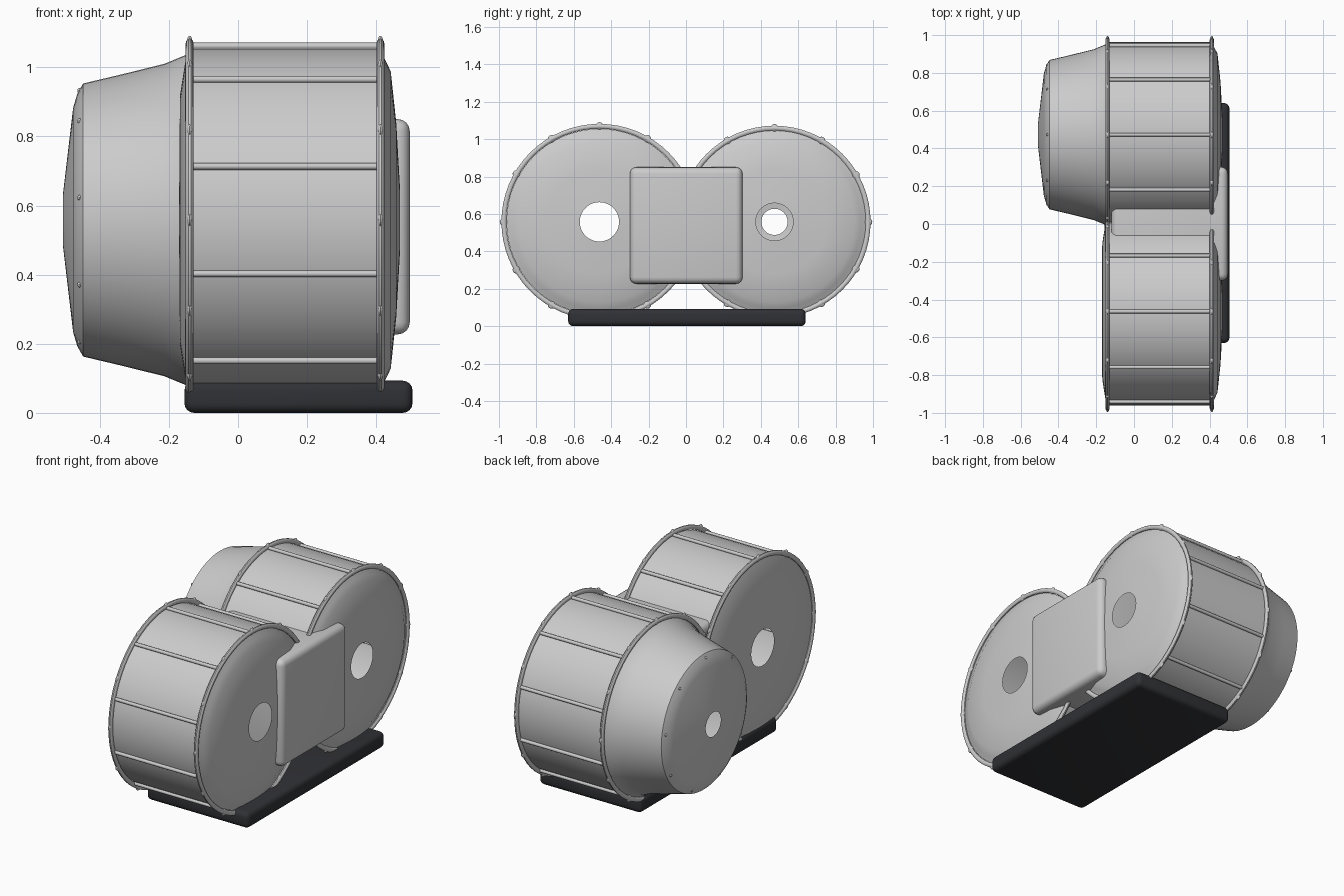
import bpy, bmesh
from math import sin, cos, pi, radians
from mathutils import Matrix, Vector

if "Cube" in bpy.data.objects:
    bpy.data.objects.remove(bpy.data.objects["Cube"])

ZC = 0.558  # height of both drum axes


def finish(bm, name, angle=35):
    bmesh.ops.recalc_face_normals(bm, faces=bm.faces)
    me = bpy.data.meshes.new(name)
    bm.to_mesh(me)
    bm.free()
    ob = bpy.data.objects.new(name, me)
    bpy.context.collection.objects.link(ob)
    bpy.ops.object.select_all(action='DESELECT')
    ob.select_set(True)
    bpy.context.view_layer.objects.active = ob
    bpy.ops.object.shade_smooth_by_angle(angle=radians(angle))
    return ob


def lathe(name, profile, yc, closed=False, n=64):
    """Spin (x, radius) points around the drum axis."""
    bm = bmesh.new()
    rows = [[bm.verts.new((x, yc + r * cos(2 * pi * i / n), ZC + r * sin(2 * pi * i / n)))
             for i in range(n)] for x, r in profile]
    pairs = list(zip(rows, rows[1:]))
    if closed:
        pairs.append((rows[-1], rows[0]))
    for a, b in pairs:
        for i in range(n):
            j = (i + 1) % n
            bm.faces.new((a[i], a[j], b[j], b[i]))
    return finish(bm, name)


def hoop(name, x, yc, r):
    prof = [(x + 0.0115 * cos(k * pi / 5), r + 0.0135 * sin(k * pi / 5)) for k in range(10)]
    return lathe(name, prof, yc, closed=True)


def rods(name, x0, x1, yc, r, count=10):
    bm = bmesh.new()
    for k in range(count):
        a = pi / 2 + 2 * pi * k / count
        m = Matrix.Translation(((x0 + x1) / 2, yc + r * cos(a), ZC + r * sin(a)))
        bmesh.ops.create_cone(bm, cap_ends=True, segments=12, radius1=0.01, radius2=0.01,
                              depth=x1 - x0, matrix=m @ Matrix.Rotation(pi / 2, 4, 'Y'))
    return finish(bm, name)


def studs(name, xs, yc, r, count, size):
    bm = bmesh.new()
    for x in xs:
        for k in range(count):
            a = pi / 2 + 2 * pi * k / count
            m = Matrix.Translation((x, yc + r * cos(a), ZC + r * sin(a)))
            bmesh.ops.create_uvsphere(bm, u_segments=10, v_segments=6, radius=1,
                                      matrix=m @ Matrix.Diagonal((*size, 1)))
    return finish(bm, name)


def rounded_box(name, lo, hi, bevel):
    lo, hi = Vector(lo), Vector(hi)
    bm = bmesh.new()
    bmesh.ops.create_cube(bm, size=1, matrix=Matrix.Translation((lo + hi) / 2)
                          @ Matrix.Diagonal((*(hi - lo), 1)))
    bmesh.ops.bevel(bm, geom=bm.edges[:], offset=bevel, segments=4, profile=0.5, affect='EDGES')
    return finish(bm, name)


# Drum shells: hollow, with an open hole in each end
front_shell = [(-0.170, 0.105), (-0.168, 0.36), (-0.153, 0.455), (-0.14, 0.497),
               (0.41, 0.497), (0.425, 0.465), (0.442, 0.43), (0.458, 0.28), (0.468, 0.105)]
back_shell = [(-0.507, 0.07), (-0.477, 0.325), (-0.465, 0.365), (-0.448, 0.395), (-0.33, 0.423),
              (-0.213, 0.452), (-0.15, 0.478), (-0.135, 0.49),
              (0.41, 0.49), (0.425, 0.46), (0.442, 0.43), (0.458, 0.28), (0.468, 0.10)]

# Each drum with its hoops, tension rods and rim studs
for side, yc, shell, body_r, hoop_r in (("front", -0.463, front_shell, 0.497, 0.511),
                                        ("back", 0.473, back_shell, 0.49, 0.501)):
    lathe(side + "_drum_shell", shell, yc)
    for end, x in (("left", -0.14), ("right", 0.412)):
        hoop(f"{side}_drum_{end}_hoop", x, yc, hoop_r)
    rods(side + "_drum_rods", -0.135, 0.407, yc, body_r + 0.006)
    studs(side + "_drum_rim_studs", (-0.14, 0.412), yc, hoop_r + 0.002, 12, (0.009, 0.02, 0.02))

# Small studs around the domed end of the back drum
studs("dome_studs", (-0.459,), 0.473, 0.374, 9, (0.006, 0.008, 0.008))

# Block joining the two drums
rounded_box("joining_block", (-0.12, -0.30, 0.227), (0.497, 0.302, 0.85), 0.035)

# Dark base
base = rounded_box("base", (-0.155, -0.63, 0.0), (0.505, 0.64, 0.093), 0.028)
dark = bpy.data.materials.new("dark_base")
dark.diffuse_color = (0.03, 0.031, 0.036, 1)
dark.use_nodes = True
dark.node_tree.nodes["Principled BSDF"].inputs["Base Color"].default_value = dark.diffuse_color
base.data.materials.append(dark)
